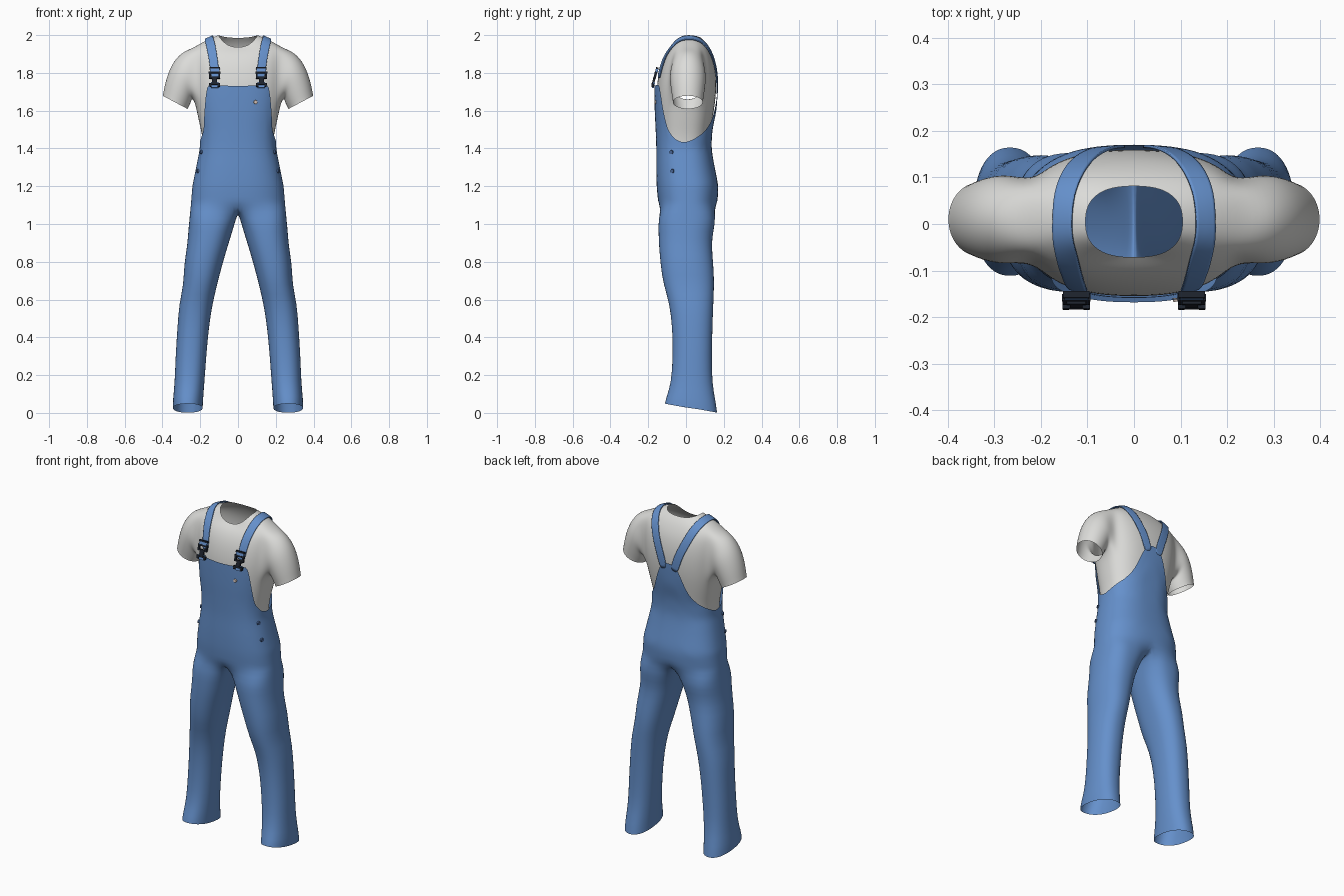
import bpy, bmesh, math
from mathutils import Vector, Matrix

if "Cube" in bpy.data.objects:
    bpy.data.objects.remove(bpy.data.objects["Cube"])


def material(name, rgb):
    m = bpy.data.materials.new(name)
    m.diffuse_color = (*rgb, 1)
    m.use_nodes = True
    m.node_tree.nodes["Principled BSDF"].inputs["Base Color"].default_value = m.diffuse_color
    return m


BLUE = material("denim blue", (0.13, 0.28, 0.6))
WHITE = material("shirt white", (0.72, 0.72, 0.70))
BLACK = material("buckle black", (0.012, 0.016, 0.025))
DARK = material("button blue", (0.06, 0.12, 0.28))
TAN = material("badge tan", (0.72, 0.58, 0.5))


def make(name, verts, faces, mat, subsurf=0):
    """Half-model object, mirrored across x and optionally subdivided."""
    me = bpy.data.meshes.new(name)
    me.from_pydata([tuple(v) for v in verts], [], faces)
    me.materials.append(mat)
    for p in me.polygons:
        p.use_smooth = True
    ob = bpy.data.objects.new(name, me)
    bpy.context.collection.objects.link(ob)
    ob.modifiers.new("mirror", 'MIRROR')
    if subsurf:
        s = ob.modifiers.new("smooth", 'SUBSURF')
        s.levels = s.render_levels = subsurf
    return ob


def lerp_table(table, t):
    for a, b in zip(table, table[1:]):
        if t <= b[0]:
            f = max(0, (t - a[0]) / (b[0] - a[0]))
            return [p + (q - p) * f for p, q in zip(a[1:], b[1:])]
    return list(table[-1][1:])


def spow(v, e):
    return math.copysign(abs(v) ** e, v)


def ring_point(a, cx, w, yf, yb, z, e=0.8):
    """Rounded-box section; angle 0 is the front, 90 degrees the +x side."""
    return Vector((cx + w * spow(math.sin(a), e),
                   (yf + yb) / 2 - (yb - yf) / 2 * spow(math.cos(a), e), z))


# ---- Shirt: half torso loft with an armhole that runs into the sleeve
# half width, front y, back y, then z at front, side, back
SHIRT = [(.185, -.145, .120, 1.38, 1.38, 1.38), (.188, -.147, .124, 1.46, 1.46, 1.46),
         (.210, -.152, .140, 1.55, 1.55, 1.55), (.228, -.156, .155, 1.64, 1.64, 1.64),
         (.238, -.157, .162, 1.72, 1.72, 1.72), (.245, -.146, .160, 1.80, 1.80, 1.80),
         (.247, -.128, .148, 1.86, 1.87, 1.87), (.242, -.106, .128, 1.90, 1.93, 1.92),
         (.175, -.088, .105, 1.92, 1.972, 1.96), (.105, -.072, .082, 1.935, 2.0, 1.985)]
NC = 13
sv, sf = [], []
for w, yf, yb, zf, zs, zb in SHIRT:
    for j in range(NC):
        a = math.pi * j / (NC - 1)
        end = zf if a < math.pi / 2 else zb
        sv.append(ring_point(a, 0, w, yf, yb, zs + (end - zs) * math.cos(a) ** 2))
R0, R1, C0, C1 = 3, 7, 4, 8
for i in range(len(SHIRT) - 1):
    for j in range(NC - 1):
        if not (R0 <= i < R1 and C0 <= j < C1):
            k = i * NC + j
            sf.append((k, k + 1, k + NC + 1, k + NC))
# armhole loop: from the top middle, towards the front, round to the back
loop = ([(R1, c) for c in (6, 5, 4)] + [(r, C0) for r in (6, 5, 4, 3)]
        + [(R0, c) for c in (5, 6, 7, 8)] + [(r, C1) for r in (4, 5, 6, 7)] + [(R1, 7)])
prev = [r * NC + c for r, c in loop]
# outer x, outer z, inner x, inner z, half depth
SLEEVE = [(.300, 1.912, .242, 1.665, .098), (.352, 1.85, .248, 1.645, .095),
          (.383, 1.765, .256, 1.625, .088), (.396, 1.70, .263, 1.613, .082),
          (.400, 1.68, .265, 1.608, .081)]
for ox, oz, ix, iz, d in SLEEVE:
    c = Vector(((ox + ix) / 2, .01, (oz + iz) / 2))
    u = Vector(((ox - ix) / 2, 0, (oz - iz) / 2))
    base = len(sv)
    for k in range(16):
        t = math.tau * k / 16
        sv.append(c + u * math.cos(t) + Vector((0, -d, 0)) * math.sin(t))
    cur = list(range(base, base + 16))
    for k in range(16):
        n = (k + 1) % 16
        sf.append((prev[k], prev[n], cur[n], cur[k]))
    prev = cur
shirt = make("shirt", sv, sf, WHITE, 2)

# ---- Overalls: half bib and hips, shaped top edge, one leg, mirrored
BODY = [(1.10, .250, -.146, .165), (1.20, .242, -.156, .173), (1.30, .222, -.158, .152),
        (1.40, .202, -.157, .134), (1.50, .202, -.161, .140), (1.60, .226, -.166, .162),
        (1.72, .245, -.169, .170), (1.80, .25, -.165, .168)]
EDGE = [(0, 1.73), (37.5, 1.738), (45, 1.63), (52.5, 1.56), (60, 1.50), (75, 1.45),
        (90, 1.43), (105, 1.448), (120, 1.47), (135, 1.495), (150, 1.54), (157.5, 1.585),
        (165, 1.65), (172.5, 1.725), (180, 1.73)]


def body(a, z):
    w, yf, yb = lerp_table(BODY, z)
    return ring_point(a, 0, w, yf, yb, z)


NH, NR, NI = 25, 15, 7
ov, of = [], []
for i in range(NR):
    for j in range(NH):
        a = math.pi * j / (NH - 1)
        top = lerp_table(EDGE, math.degrees(a))[0]
        ov.append(body(a, 1.10 + (top - 1.10) * i / (NR - 1)))
for i in range(NR - 1):
    for j in range(NH - 1):
        k = i * NH + j
        of.append((k, k + 1, k + NH + 1, k + NH))
# crotch arch on the centre line, back to front
prev = list(range(NH))
for k in range(1, NI + 1):
    f = k / (NI + 1)
    prev.append(len(ov))
    ov.append(Vector((0, .165 - .311 * f, 1.10 - .045 * math.sin(math.pi * f))))
# z, inner x, outer x, front y, back y
LEG = [(1.03, .010, .257, -.147, .158), (.96, .030, .264, -.146, .145),
       (.89, .052, .268, -.144, .135), (.78, .085, .287, -.135, .146),
       (.68, .110, .288, -.120, .150), (.58, .135, .312, -.088, .145),
       (.45, .155, .321, -.072, .140), (.30, .168, .331, -.070, .137),
       (.16, .178, .335, -.078, .138), (.07, .185, .345, -.105, .158),
       (.025, .187, .345, -.112, .165)]
PHI = math.radians(55)
N = NH + NI
for i, (z, xi, xo, yf, yb) in enumerate(LEG):
    base = len(ov)
    for j in range(N):
        if j < NH:
            a = -PHI + (math.pi + 2 * PHI) * j / (NH - 1)
        else:
            a = math.pi + PHI + (math.pi - 2 * PHI) * (j - NH + 1) / (NI + 1)
        p = ring_point(a, (xi + xo) / 2, (xo - xi) / 2, yf, yb, z, .75 if i == 0 else .88)
        if i == len(LEG) - 1:          # hem rises towards the front
            p.z += .024 * math.cos(a)
        elif i == len(LEG) - 2:
            p.z += .012 * math.cos(a)
        ov.append(p)
    cur = list(range(base, base + N))
    for j in range(N):
        n = (j + 1) % N
        of.append((cur[j], cur[n], prev[n], prev[j]))
    prev = cur
make("overalls", ov, of, BLUE, 1)

# ---- Straps: ribbon over each shoulder, pressed onto the shirt
PATH = [(.124, -.160, 1.775), (.127, -.145, 1.82), (.133, -.122, 1.88), (.142, -.085, 1.935),
        (.150, -.040, 1.968), (.150, .010, 1.98), (.146, .060, 1.97), (.130, .105, 1.94),
        (.108, .140, 1.885), (.080, .160, 1.82), (.055, .168, 1.76), (.036, .168, 1.69)]
PATH = [Vector(p) for p in PATH]
rv, rf = [], []
for i, p in enumerate(PATH):
    t = (PATH[min(i + 1, len(PATH) - 1)] - PATH[max(i - 1, 0)]).normalized()
    side = (Vector((1, 0, 0)) - t * t.x).normalized()
    rv += [p + side * s for s in (-.024, 0, .024)]
for i in range(len(PATH) - 1):
    for j in range(2):
        k = i * 3 + j
        rf.append((k, k + 1, k + 4, k + 3))
straps = make("straps", rv, rf, BLUE, 2)
wrap = straps.modifiers.new("press on shirt", 'SHRINKWRAP')
wrap.target = shirt
wrap.wrap_mode = 'ABOVE_SURFACE'
wrap.offset = .008
thick = straps.modifiers.new("thickness", 'SOLIDIFY')
thick.thickness = .006
thick.offset = 0


# ---- Small hardware
def bm_object(name, mat, build):
    bm = bmesh.new()
    build(bm)
    me = bpy.data.meshes.new(name)
    bm.to_mesh(me)
    bm.free()
    me.materials.append(mat)
    ob = bpy.data.objects.new(name, me)
    bpy.context.collection.objects.link(ob)
    return ob


def box(bm, x, z, sx, sz, sy=.012, out=0):
    """Box on the sloping chest front; y follows the slope."""
    y = -.172 + max(0, z - 1.74) * .28 - out
    m = (Matrix.Translation((x, y, z)) @ Matrix.Rotation(math.radians(-14), 4, 'X')
         @ Matrix.Diagonal((sx, sy, sz, 1)))
    bmesh.ops.create_cube(bm, size=1, matrix=m)


def buckle(bm):
    x = .124
    for z, w in ((1.825, .056), (1.802, .062), (1.775, .058), (1.741, .060)):
        box(bm, x, z, w, .009, .014, .004)
    for s in (-1, 1):
        box(bm, x + s * .025, 1.789, .010, .034, .013, .004)
        box(bm, x + s * .022, 1.735, .012, .018, .013, .004)
    box(bm, x, 1.758, .026, .04, .012, .004)


def tab(bm):
    box(bm, .124, 1.813, .05, .024, .014, .003)
    box(bm, .124, 1.735, .040, .03, .010, 0)


def disc(bm, pos, normal, r, depth=.008):
    q = Vector(normal).to_track_quat('Z', 'Y').to_matrix().to_4x4()
    bmesh.ops.create_cone(bm, cap_ends=True, segments=16, radius1=r, radius2=r * .8,
                          depth=depth, matrix=Matrix.Translation(pos) @ q)


def side_buttons(bm):
    for z in (1.38, 1.28):
        a = math.radians(68)
        disc(bm, body(a, z), (1, -.35, 0), .012, .012)


for name, mat, fn in (("buckles", BLACK, buckle), ("strap_tabs", BLUE, tab),
                      ("side_buttons", DARK, side_buttons)):
    bm_object(name, mat, fn).modifiers.new("mirror", 'MIRROR')

# bib badge, on one side only
badge = bm_object("bib_badge", TAN,
                  lambda bm: disc(bm, body(math.radians(18.5), 1.645) + Vector((0, -.002, 0)),
                                  (.15, -1, 0), .011))
